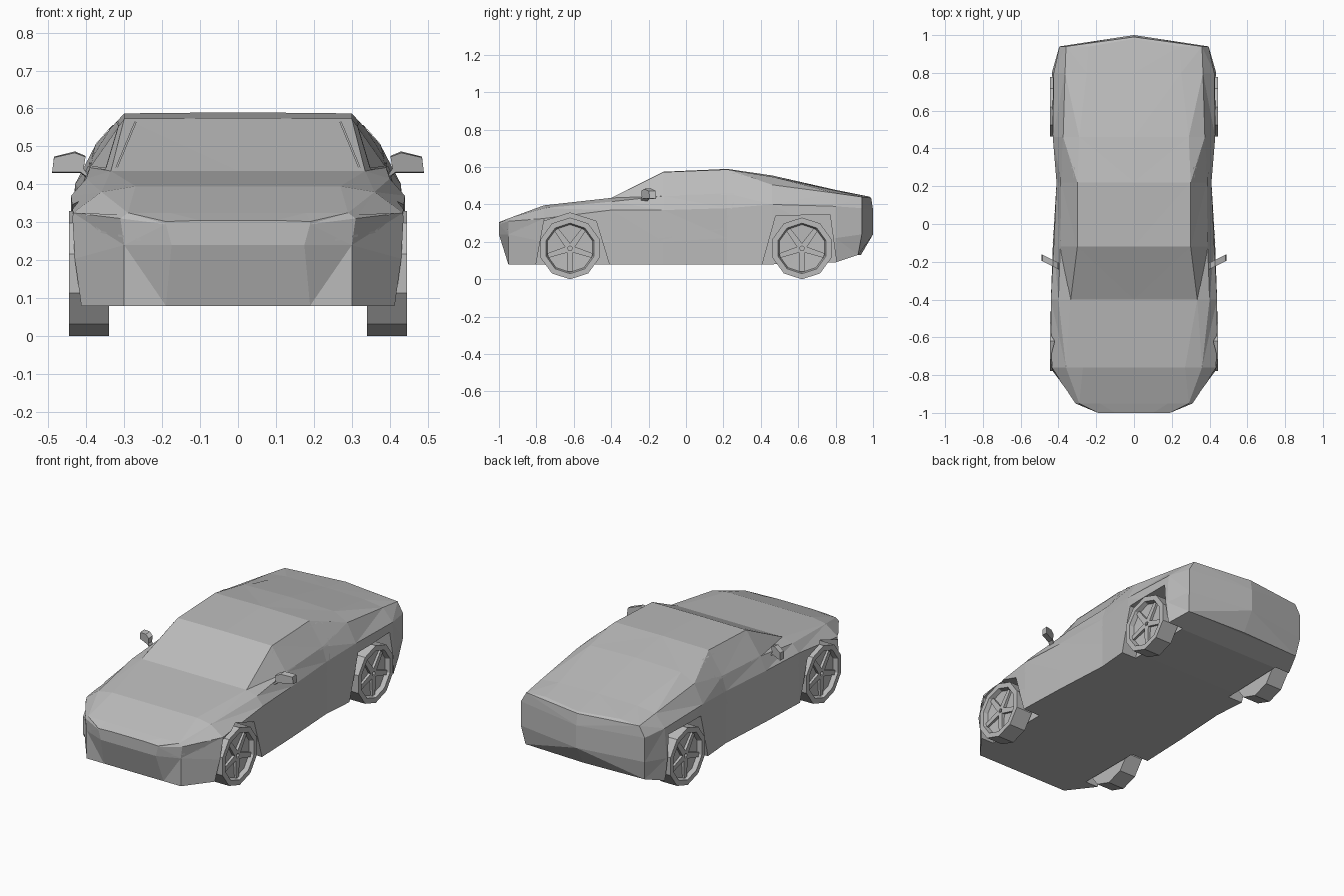
import bpy
import bmesh
import math
from mathutils import Vector
from mathutils.bvhtree import BVHTree

default_cube = bpy.data.objects.get("Cube")
if default_cube:
    bpy.data.objects.remove(default_cube, do_unlink=True)

GREY = (0.5, 0.5, 0.5, 1)
paint = bpy.data.materials.new("plain grey")
paint.use_nodes = True
paint.diffuse_color = GREY
shader = next(n for n in paint.node_tree.nodes if n.type == 'BSDF_PRINCIPLED')
shader.inputs["Base Color"].default_value = GREY


def finish(bm, name):
    """Turn a bmesh into a flat shaded object."""
    mesh = bpy.data.meshes.new(name)
    bm.to_mesh(mesh)
    bm.free()
    mesh.materials.append(paint)
    obj = bpy.data.objects.new(name, mesh)
    bpy.context.scene.collection.objects.link(obj)
    return obj


def bridge(bm, ring_a, ring_b, closed=True):
    """Join two rows of vertices with quads."""
    count = len(ring_a)
    for i in range(count if closed else count - 1):
        j = (i + 1) % count
        bm.faces.new((ring_a[i], ring_a[j], ring_b[j], ring_b[i]))


def prism(bm, ring_a, ring_b):
    """Closed solid between two matching outlines."""
    a = [bm.verts.new(p) for p in ring_a]
    b = [bm.verts.new(p) for p in ring_b]
    bridge(bm, a, b)
    bm.faces.new(a)
    bm.faces.new(b)


# Half body stations: y, centre top z, then sill, flank, shoulder, belt and
# roof edge as (x, z) with an optional y shift
stations = [
    (-1, .305, (0, .08, .05), (0, .24), (0, .295), (0, .302), (0, .305)),
    (-1, .305, (.19, .08, .05), (.175, .24), (.19, .295), (.19, .302), (.1, .305)),
    (-.95, .325, (.3, .08), (.3, .24), (.31, .31), (.29, .325), (.18, .325)),
    (-.76, .395, (.445, .08), (.445, .2), (.435, .325), (.36, .38), (.27, .395)),
    (-.4, .435, (.44, .08), (.44, .2), (.44, .37), (.4, .415), (.335, .435)),
    (-.12, .575, (.43, .08), (.43, .2), (.425, .37), (.39, .445), (.3, .573)),
    (.22, .59, (.41, .08), (.41, .22), (.41, .38), (.385, .46), (.3, .587)),
    (.46, .555, (.43, .08), (.43, .2), (.43, .4), (.375, .505), (.29, .548)),
    (.8, .478, (.43, .09), (.435, .22), (.425, .39), (.365, .46), (.25, .474)),
    (.94, .45, (.38, .13, -.02), (.395, .24), (.395, .38), (.36, .44), (.24, .448)),
    (1, .442, (0, .13, -.065), (0, .24), (0, .37), (0, .435, -.01), (0, .442, -.02)),
]

# Body shell
bm = bmesh.new()
rows = []
for y, top, *lanes in stations:
    lanes = [(lane + (0,))[:3] for lane in lanes]
    points = [(x, y + shift, z) for x, z, shift in lanes]
    points.insert(0, (0, points[0][1], points[0][2]))
    points.append((0, points[-1][1], top))
    rows.append([bm.verts.new(p) for p in points])
for front, back in zip(rows, rows[1:]):
    bridge(bm, front, back, closed=False)
bmesh.ops.remove_doubles(bm, verts=bm.verts[:], dist=.0005)
bmesh.ops.triangulate(bm, faces=bm.faces[:])
bmesh.ops.mirror(bm, geom=bm.verts[:] + bm.edges[:] + bm.faces[:],
                 axis='X', merge_dist=.0005)
bmesh.ops.remove_doubles(bm, verts=bm.verts[:], dist=.0005)
bmesh.ops.recalc_face_normals(bm, faces=bm.faces[:])
surface = BVHTree.FromBMesh(bm)
body = finish(bm, "body")

# Angular wheel arches cut into the body
arches = [
    [(-.82, -.02), (-.76, .31), (-.62, .355), (-.48, .31), (-.38, -.02)],
    [(.38, -.02), (.48, .34), (.77, .345), (.82, -.02)],
]
bm = bmesh.new()
for side in (1, -1):
    for arch in arches:
        prism(bm, [(side * .33, y, z) for y, z in arch],
              [(side * .6, y, z) for y, z in arch])
bmesh.ops.recalc_face_normals(bm, faces=bm.faces[:])
cutter = finish(bm, "arch_cutter")
cutter.hide_render = True
cut = body.modifiers.new("arches", 'BOOLEAN')
cut.operation = 'DIFFERENCE'
cut.solver = 'EXACT'
cut.object = cutter
graph = bpy.context.evaluated_depsgraph_get()
cut_mesh = bpy.data.meshes.new_from_object(body.evaluated_get(graph))
body.modifiers.clear()
body.data = cut_mesh
bpy.data.objects.remove(cutter, do_unlink=True)


# Ten sided wheels with a recessed rim and five spokes
def add_wheel(name, side, y):
    bm = bmesh.new()
    hub = Vector((0, y, .165))

    def spot(x, radius, angle):
        return hub + Vector((side * x, radius * math.sin(angle), -radius * math.cos(angle)))

    def ring(x, radius):
        return [bm.verts.new(spot(x, radius, math.tau * i / 10)) for i in range(10)]

    rings = [ring(.34, .165), ring(.445, .165), ring(.445, .135), ring(.42, .127)]
    for a, b in zip(rings, rings[1:]):
        bridge(bm, a, b)
    bm.faces.new(rings[0])
    centre = bm.verts.new(spot(.415, 0, 0))
    for i in range(10):
        bm.faces.new((rings[-1][i], rings[-1][(i + 1) % 10], centre))
    for i in range(5):
        angle = math.tau * i / 5
        outline = [(.02, angle - 1), (.125, angle - .1), (.125, angle + .1), (.02, angle + 1)]
        prism(bm, [spot(.415, r, a) for r, a in outline],
              [spot(.432, r, a) for r, a in outline])
    bmesh.ops.recalc_face_normals(bm, faces=bm.faces[:])
    finish(bm, name)


# Door mirrors swept backwards
def add_mirror(name, side):
    outline = [(.385, .405), (.415, .43), (.49, .43), (.485, .473),
               (.43, .487), (.402, .475), (.407, .44)]
    bm = bmesh.new()
    rings = []
    for offset, scale in ((-.245, .9), (-.21, 1)):
        rings.append([(side * x, offset + (x - .39) * .5, .45 + (z - .45) * scale)
                      for x, z in outline])
    prism(bm, *rings)
    bmesh.ops.recalc_face_normals(bm, faces=bm.faces[:])
    finish(bm, name)


# Thin panel lines laid on the body surface
def add_seam(name, path, place, direction, width=.003):
    bm = bmesh.new()
    for start, end in zip(path, path[1:]):
        hits = []
        for step in range(9):
            origin = place(*Vector(start).lerp(Vector(end), step / 8))
            point, normal, _, _ = surface.ray_cast(Vector(origin), Vector(direction))
            if point:
                hits.append((point, normal))
        if len(hits) < 2:
            continue
        along = (hits[-1][0] - hits[0][0]).normalized()
        pairs = []
        for point, normal in hits:
            across = normal.cross(along).normalized() * width
            lift = point + normal * .002
            pairs.append([bm.verts.new(lift - across), bm.verts.new(lift + across)])
        for a, b in zip(pairs, pairs[1:]):
            bridge(bm, a, b, closed=False)
    finish(bm, name)


side_lines = {
    "door_seam": [(-.42, .365), (-.35, .18), (.2, .27), (.31, .555)],
    "side_window_frame": [(-.33, .44), (-.12, .555), (.3, .565), (.26, .455), (-.33, .44)],
    "quarter_window_frame": [(.28, .47), (.44, .505), (.32, .555)],
}
front_lines = {"headlight_seam": [(.24, .25), (.36, .275), (.41, .32), (.32, .318)]}
top_lines = {
    "windscreen_pillar": [(.32, -.385), (.27, -.14)],
    "rear_glass_seam": [(.26, .5), (.26, .64)],
}

for label, side in (("left", 1), ("right", -1)):
    add_wheel(label + "_front_wheel", side, -.62)
    add_wheel(label + "_rear_wheel", side, .62)
    add_mirror(label + "_mirror", side)
    for name, path in side_lines.items():
        add_seam(f"{label}_{name}", path, lambda y, z: (side, y, z), (-side, 0, 0))
    for name, path in front_lines.items():
        add_seam(f"{label}_{name}", path, lambda x, z: (side * x, -2, z), (0, 1, 0))
    for name, path in top_lines.items():
        add_seam(f"{label}_{name}", path, lambda x, y: (side * x, y, 1), (0, 0, -1))
